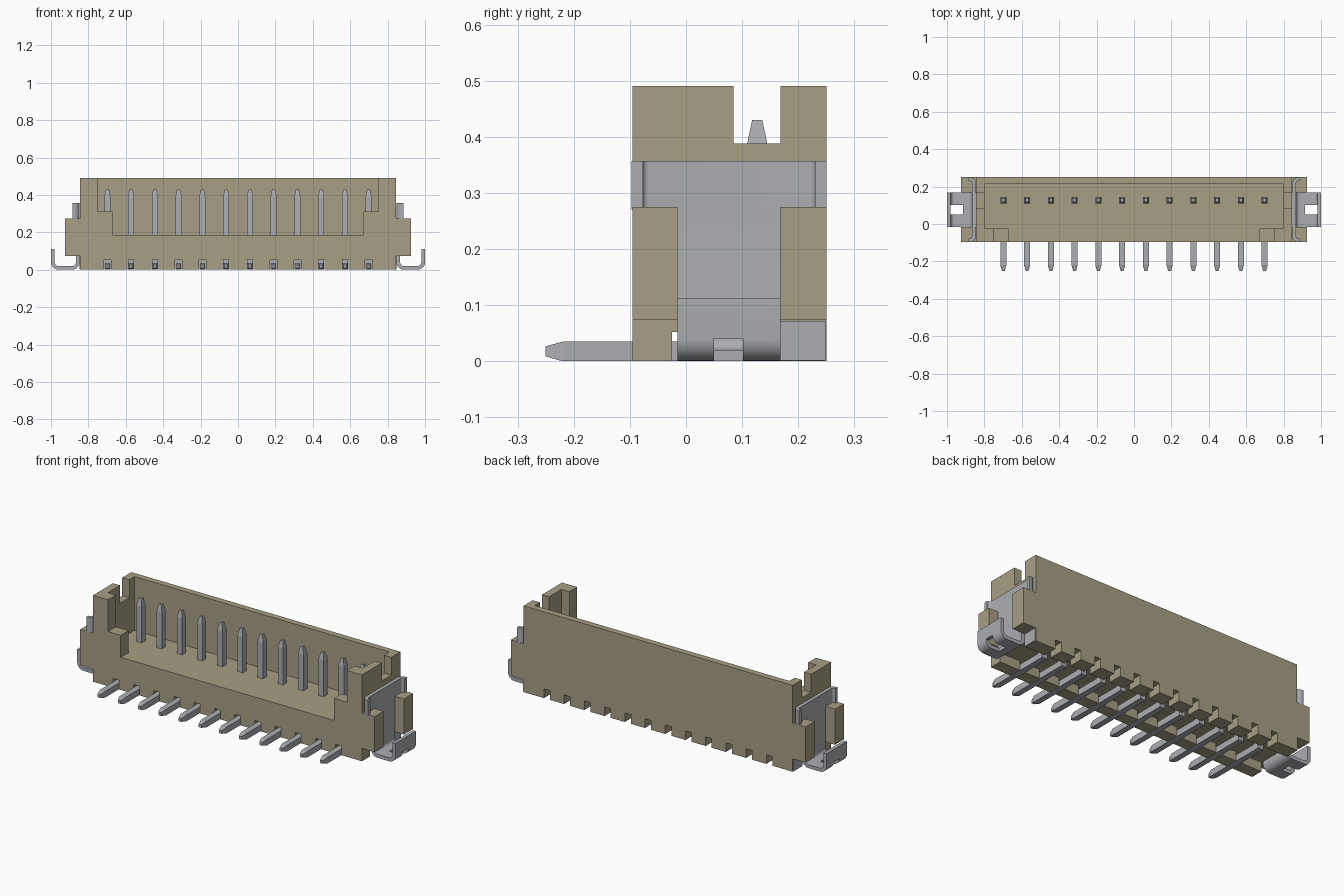
import bpy, bmesh, math
from mathutils import Vector

if "Cube" in bpy.data.objects:
    bpy.data.objects.remove(bpy.data.objects["Cube"])


def material(name, rgb):
    m = bpy.data.materials.new(name)
    m.diffuse_color = (*rgb, 1)
    m.use_nodes = True
    m.node_tree.nodes["Principled BSDF"].inputs["Base Color"].default_value = m.diffuse_color
    return m


TAN = material("tan plastic", (0.39, 0.35, 0.235))
METAL = material("grey metal", (0.41, 0.42, 0.445))


def finish(name, bm, mat):
    bmesh.ops.recalc_face_normals(bm, faces=bm.faces)
    me = bpy.data.meshes.new(name)
    bm.to_mesh(me)
    bm.free()
    me.materials.append(mat)
    ob = bpy.data.objects.new(name, me)
    bpy.context.collection.objects.link(ob)
    return ob


def box(name, x, y, z, mat):
    bm = bmesh.new()
    bmesh.ops.create_cube(bm, size=1)
    for v in bm.verts:
        v.co = [(a + b) / 2 + c * (b - a) for (a, b), c in zip((x, y, z), v.co)]
    return finish(name, bm, mat)


def boolean(ob, x, y, z, op="DIFFERENCE"):
    tool = box("cutter", x, y, z, ob.data.materials[0])
    mod = ob.modifiers.new("cut", "BOOLEAN")
    mod.operation, mod.solver, mod.object = op, "EXACT", tool
    bpy.context.view_layer.objects.active = ob
    bpy.ops.object.modifier_apply(modifier=mod.name)
    bpy.data.objects.remove(tool)


def ribbon(name, pts, thick, radius, place, lo, hi, mat):
    """Bent sheet: polyline with rounded bends, given thickness and extruded lo..hi."""
    pts = [Vector(p) for p in pts]
    path, norms = [], []

    def normal(d):
        return Vector((-d.y, d.x))

    path.append(pts[0])
    norms.append(normal((pts[1] - pts[0]).normalized()))
    for a, b, c in zip(pts, pts[1:], pts[2:]):
        d1, d2 = (b - a).normalized(), (c - b).normalized()
        turn = 1 if d1.cross(d2) > 0 else -1
        centre = b - d1 * radius + normal(d1) * radius * turn
        for i in range(7):
            t = i / 6 * math.pi / 2
            n = normal(d1) * math.cos(t) + normal(d2) * math.sin(t)
            path.append(centre - n * radius * turn)
            norms.append(n)
    path.append(pts[-1])
    norms.append(normal((pts[-1] - pts[-2]).normalized()))
    h = thick / 2
    rings = [[(p + n * h, lo), (p + n * h, hi), (p - n * h, hi), (p - n * h, lo)]
             for p, n in zip(path, norms)]
    return sweep(name, [[place(p, t) for p, t in r] for r in rings], mat)


def sweep(name, rings, mat):
    """Skin a list of four-point rings and cap both ends."""
    bm = bmesh.new()
    vs = [[bm.verts.new(p) for p in r] for r in rings]
    for a, b in zip(vs, vs[1:]):
        for i in range(4):
            j = (i + 1) % 4
            bm.faces.new((a[i], a[j], b[j], b[i]))
    bm.faces.new(vs[0])
    bm.faces.new(vs[-1][::-1])
    return finish(name, bm, mat)


PIN_X = [(i - 5.5) * 0.127 for i in range(12)]

# Plastic housing with end ears
housing = box("housing", (-0.845, 0.845), (-0.095, 0.25), (0, 0.49), TAN)
for s in (1, -1):
    xs = sorted((s * 0.80, s * 0.925))
    for y in ((-0.095, -0.015), (0.168, 0.25)):
        boolean(housing, xs, y, (0.073, 0.275), "UNION")
# Mating cavity, stepped front opening and end slots
boolean(housing, (-0.80, 0.80), (-0.025, 0.215), (0.185, 0.6))
boolean(housing, (-0.67, 0.67), (-0.2, 0.0), (0.185, 0.6))
boolean(housing, (-0.75, 0.75), (-0.2, 0.0), (0.31, 0.6))
boolean(housing, (-0.9, 0.9), (0.085, 0.168), (0.388, 0.6))
# Underside channel and pin slots
boolean(housing, (-0.9, 0.9), (-0.025, 0.168), (-0.1, 0.052))
for x in PIN_X:
    boolean(housing, (x - 0.019, x + 0.019), (-0.2, 0.3), (-0.1, 0.052))

# Right-angle contact pins with tapered ends
# each station: y, z, normal (y, z), half height, half width
STATIONS = [(-0.25, 0.0175, 0, 1, 0.009, 0.008), (-0.22, 0.0175, 0, 1, 0.0175, 0.0165),
            (0.127, 0.0175, -1, 1, 0.0175, 0.0165), (0.127, 0.39, -1, 0, 0.0175, 0.0165),
            (0.127, 0.43, -1, 0, 0.009, 0.008)]
for k, x in enumerate(PIN_X):
    rings = []
    for y, z, ny, nz, h, w in STATIONS:
        rings.append([(x + a * w, y + b * ny * h, z + b * nz * h)
                      for a, b in ((-1, -1), (1, -1), (1, 1), (-1, 1))])
    sweep(f"contact_pin_{k + 1}", rings, METAL)

# Metal solder clips at both ends
for s, side in ((1, "right"), (-1, "left")):
    parts = [
        ribbon(f"clip_flange_{side}",
               [(0.885, -0.087), (0.857, -0.087), (0.857, 0.24), (0.885, 0.24)],
               0.02, 0.02, lambda p, t: (s * p.x, p.y, t), 0.27, 0.357, METAL),
        ribbon(f"clip_foot_{side}",
               [(0.857, 0.271), (0.857, 0.01), (0.99, 0.01), (0.99, 0.112)],
               0.02, 0.03, lambda p, t: (s * p.x, t, p.y), -0.015, 0.168, METAL)]
    # solder hole through the foot and its upturned lip
    boolean(parts[1], sorted((s * 0.915, s * 1.1)), (0.05, 0.102), (-0.1, 0.04))
    box(f"clip_corner_{side}", sorted((s * 0.843, s * 0.848)), (0.168, 0.249), (0.001, 0.072), METAL)
    for ob in parts:
        bpy.context.view_layer.objects.active = ob
        ob.select_set(True)
        bpy.ops.object.shade_smooth_by_angle(angle=math.radians(30))
        ob.select_set(False)
